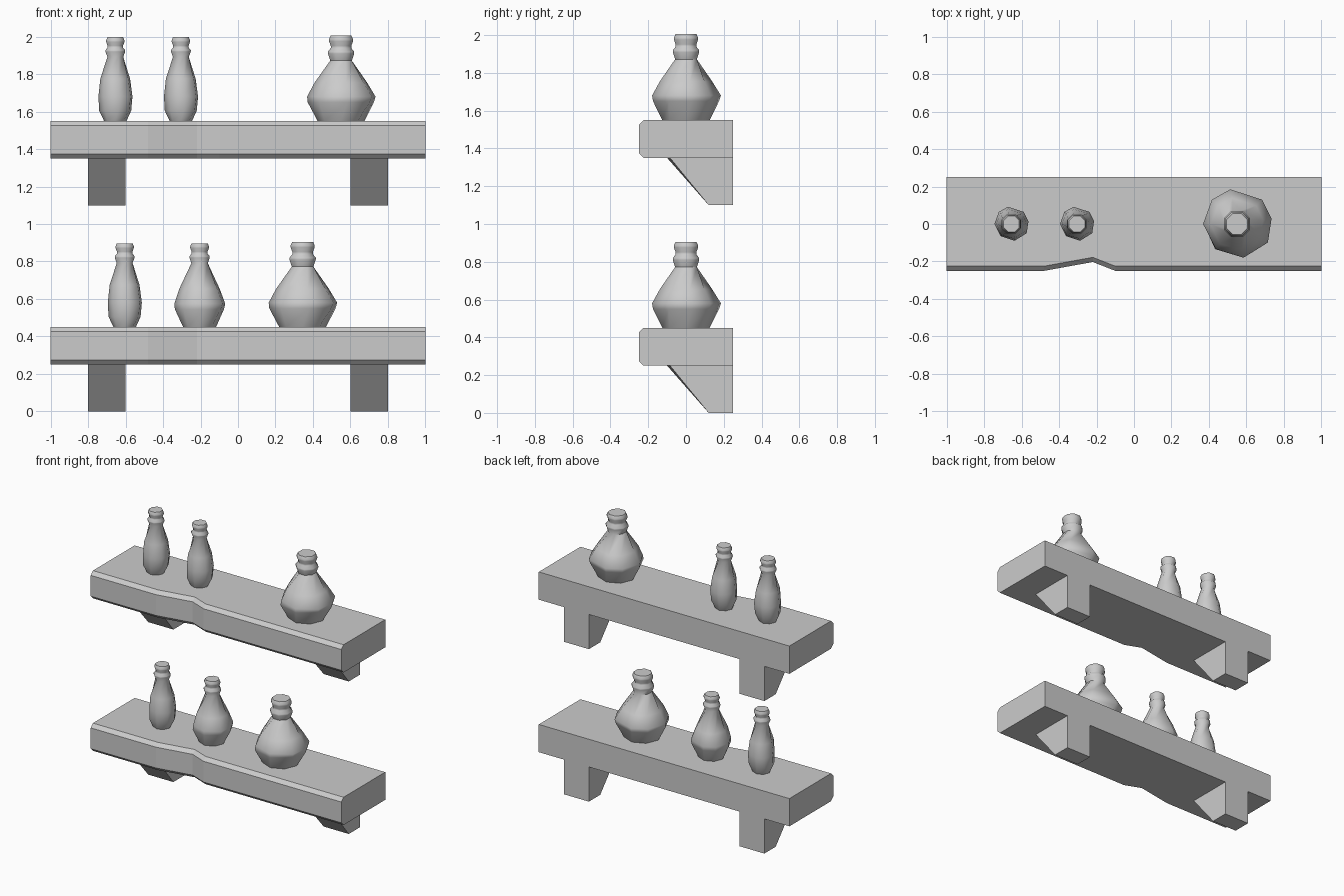
import bpy, bmesh
from math import sin, cos, radians

if "Cube" in bpy.data.objects:
    bpy.data.objects.remove(bpy.data.objects["Cube"])


def loft(name, rings, smooth=False):
    """Skin a series of equal-length vertex rings and cap both ends."""
    bm = bmesh.new()
    vs = [[bm.verts.new(p) for p in ring] for ring in rings]
    n = len(rings[0])
    for a, b in zip(vs, vs[1:]):
        for i in range(n):
            j = (i + 1) % n
            bm.faces.new((a[i], a[j], b[j], b[i]))
    bm.faces.new(vs[0][::-1])
    bm.faces.new(vs[-1])
    bmesh.ops.recalc_face_normals(bm, faces=bm.faces)
    mesh = bpy.data.meshes.new(name)
    bm.to_mesh(mesh)
    bm.free()
    ob = bpy.data.objects.new(name, mesh)
    bpy.context.collection.objects.link(ob)
    if smooth:
        bpy.ops.object.select_all(action='DESELECT')
        bpy.context.view_layer.objects.active = ob
        ob.select_set(True)
        bpy.ops.object.shade_smooth_by_angle(angle=radians(50))
    return ob


# Board: chamfered front edge with a worn dent
def board(name, z):
    rings = []
    for x, dent in ((-1, 0), (-.48, 0), (-.22, .047), (-.1, 0), (1, 0)):
        f = -.25 + dent
        rings.append([(x, .25, z), (x, f + .025, z), (x, f, z + .025),
                      (x, f, z + .175), (x, f + .025, z + .2), (x, .25, z + .2)])
    loft(name, rings)


# Bracket: sloped front, very slightly twisted
def bracket(name, x, z):
    loft(name, [[(px, .25, z), (px, .12, z), (px, front, z + .25), (px, .25, z + .25)]
                for px, front in ((x - .1, -.1), (x + .1, -.085))])


# Bottles: (radius, height) profiles, hand-shaped uneven octagonal body
SLIM = [(.06, 0), (.086, .055), (.091, .13), (.08, .225), (.044, .342),
        (.055, .37), (.055, .378), (.043, .392), (.043, .402), (.051, .422), (.051, .43), (.044, .447)]
ROUND = [(.088, 0), (.132, .095), (.136, .125), (.108, .205), (.046, .34),
         (.056, .37), (.056, .378), (.044, .392), (.044, .402), (.052, .422), (.052, .43), (.045, .447)]
WIDE = [(.125, 0), (.178, .1), (.183, .13), (.141, .205), (.06, .322),
        (.073, .36), (.073, .37), (.057, .389), (.057, .401), (.067, .426), (.067, .436), (.058, .455)]
UNEVEN = [(9, 1.02), (44, 1.02), (101, 1.03), (136, 1.02),
          (180, .99), (229, .95), (281, 1.0), (329, 1.05)]


def bottle(name, profile, x, z):
    rings = []
    for k, (r, h) in enumerate(profile):
        shape = UNEVEN if 0 < k < 4 else [(22.5 + 45 * i, 1.04) for i in range(8)]
        if k < 4 and k != 2:  # rings around the widest one twist half as far
            shape = [(a if k else 45 * i, 1) for i, (a, s) in enumerate(UNEVEN)]
        if k >= 4:
            shape = [(45 * i + 22.5, 1.04) for i in range(8)]
        rings.append([(x + r * s * cos(radians(a)), r * s * sin(radians(a)), z + h)
                      for a, s in shape])
    loft(name, rings, smooth=True)


# Two shelves with their brackets and bottles
shelves = {
    "lower": (0, ((SLIM, -.605), (ROUND, -.205), (WIDE, .345))),
    "upper": (1.1, ((SLIM, -.655), (SLIM, -.305), (WIDE, .55))),
}
for level, (z, bottles) in shelves.items():
    board(level + "_shelf_board", z + .25)
    for side, x in (("left", -.7), ("right", .7)):
        bracket(f"{level}_{side}_bracket", x, z)
    for i, (profile, x) in enumerate(bottles):
        bottle(f"{level}_bottle_{i + 1}", profile, x, z + .45)
